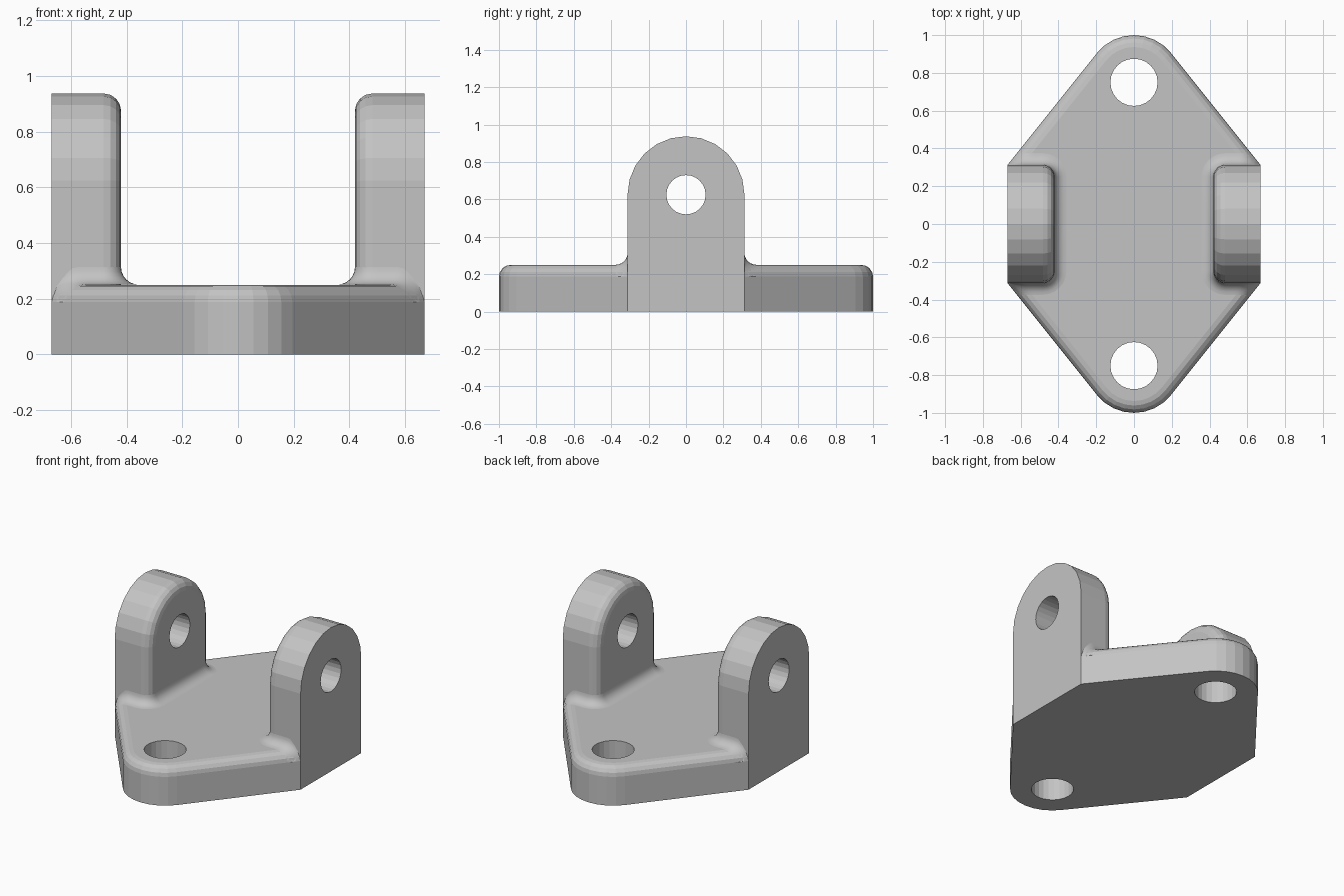
import bpy, bmesh
from math import sin, cos, pi, sqrt, atan2, acos, hypot
from mathutils import Matrix, Vector

if "Cube" in bpy.data.objects:
    bpy.data.objects.remove(bpy.data.objects["Cube"], do_unlink=True)

W, S = 0.67, 0.3125        # half width, half depth of a lug
T, R = 0.25, 0.0625        # plate thickness, rounding radius
LUG_IN = 0.42              # inner face of a lug
END_Y, END_R = 0.75, 0.25  # rounded plate ends
ARCH_Z = 0.625
# direction of the normal of the slanted plate edge
TILT = atan2(S - END_Y, W) + acos(END_R / hypot(W, END_Y - S))

grey = bpy.data.materials.new("plain grey")
grey.use_nodes = True
grey.diffuse_color = (0.55, 0.55, 0.55, 1)
grey.node_tree.nodes["Principled BSDF"].inputs["Base Color"].default_value = grey.diffuse_color


def make_object(name, bm, smooth=False):
    mesh = bpy.data.meshes.new(name)
    bm.to_mesh(mesh)
    bm.free()
    mesh.materials.append(grey)
    for p in mesh.polygons:
        p.use_smooth = smooth
    obj = bpy.data.objects.new(name, mesh)
    bpy.context.collection.objects.link(obj)
    return obj


def prism(points, direction):
    bm = bmesh.new()
    face = bm.faces.new([bm.verts.new(p) for p in points])
    new = bmesh.ops.extrude_face_region(bm, geom=[face])["geom"]
    bmesh.ops.translate(bm, vec=direction, verts=[v for v in new if isinstance(v, bmesh.types.BMVert)])
    bmesh.ops.recalc_face_normals(bm, faces=bm.faces[:])
    return bm


def round_edges(bm, rule):
    edges = [e for e in bm.edges if rule(e.verts[0].co, e.verts[1].co)]
    bmesh.ops.bevel(bm, geom=edges, offset=R, offset_type='OFFSET', segments=4,
                    profile=0.5, affect='EDGES', clamp_overlap=False)


def drill(obj, name, radius, location, along_x=False):
    bm = bmesh.new()
    turn = Matrix.Rotation(pi / 2, 4, 'Y') if along_x else Matrix()
    bmesh.ops.create_cone(bm, cap_ends=True, segments=24, radius1=radius, radius2=radius,
                          depth=1, matrix=Matrix.Translation(location) @ turn)
    cutter = make_object(name, bm)
    cutter.hide_render = True
    mod = obj.modifiers.new("hole", 'BOOLEAN')
    mod.operation, mod.solver, mod.object = 'DIFFERENCE', 'EXACT', cutter
    bpy.context.view_layer.objects.active = obj
    bpy.ops.object.modifier_apply(modifier=mod.name)
    bpy.data.objects.remove(cutter, do_unlink=True)


# Base plate: rounded diamond with flat sides
outline = [(W, -S, 0), (W, S, 0)]
for i in range(9):
    a = TILT + (pi - 2 * TILT) * i / 8
    outline.append((END_R * cos(a), END_Y + END_R * sin(a), 0))
outline += [(-W, S, 0), (-W, -S, 0)]
outline += [(-x, -y, z) for x, y, z in outline[2:11]]
bm = prism(outline, (0, 0, T))
round_edges(bm, lambda a, b: min(a.z, b.z) > T - 0.01 and not abs(a.x + b.x) > 2 * W - 0.01)
plate = make_object("base_plate", bm)
for side in (-1, 1):
    drill(plate, "plate_hole_cutter", 0.125, (0, side * END_Y, T / 2))


# Lugs: arched uprights, rounded around the inner face
def build_lug(name, side):
    arch = [(side * W, -S, 0), (side * W, S, 0)]
    arch += [(side * W, S * cos(pi * i / 12), ARCH_Z + S * sin(pi * i / 12)) for i in range(13)]
    bm = prism(arch, (side * (LUG_IN - W), 0, 0))
    round_edges(bm, lambda a, b: max(abs(a.x), abs(b.x)) < LUG_IN + 0.01 and max(a.z, b.z) > 0.01)
    drill(make_object(name, bm), "lug_hole_cutter", 0.105, (side * 0.55, 0, ARCH_Z), True)


# Fillets: concave sweep around the foot of a lug, fading out at the plate rim
def fillet_point(p, n, d):
    x, y = p[0] + n[0] * d, p[1] + n[1] * d
    edge = END_R - (x * cos(TILT) + (abs(y) - END_Y) * sin(TILT))
    if edge < 0:
        x += edge / cos(TILT)
        edge = 0
    rise = R - sqrt(max(0, R * R - (R - d) ** 2))
    near = max(0, R - edge)
    drop = R - sqrt(max(0, R * R - near * near))
    return x, y, T + 0.001 + rise * min(1, edge / R) - drop


def build_fillet(name, side):
    corner = LUG_IN + R
    half = [((W + (corner - W) * i / 10, -S), (0, -1)) for i in range(10)]
    for i in range(7):
        a = -pi / 2 - pi / 2 * i / 6
        n = (cos(a), sin(a))
        half.append(((corner + R * n[0], R - S + R * n[1]), n))
    path = half + [((p[0], -p[1]), (n[0], -n[1])) for p, n in reversed(half)]
    bm = bmesh.new()
    rows = []
    for p, n in path:
        row = []
        for k in range(7):
            x, y, z = fillet_point(p, n, R * (1 - cos(pi / 2 * k / 6)))
            row.append(bm.verts.new((side * x, y, z)))
        rows.append(row)
    for r, s in zip(rows, rows[1:]):
        for k in range(6):
            bm.faces.new((r[k], r[k + 1], s[k + 1], s[k]))
    bm.normal_update()
    if sum(f.normal.z for f in bm.faces) < 0:
        bmesh.ops.reverse_faces(bm, faces=bm.faces[:])
    make_object(name, bm, smooth=True)


for label, side in (("left", 1), ("right", -1)):
    build_lug(label + "_lug", side)
    build_fillet(label + "_lug_fillet", side)
